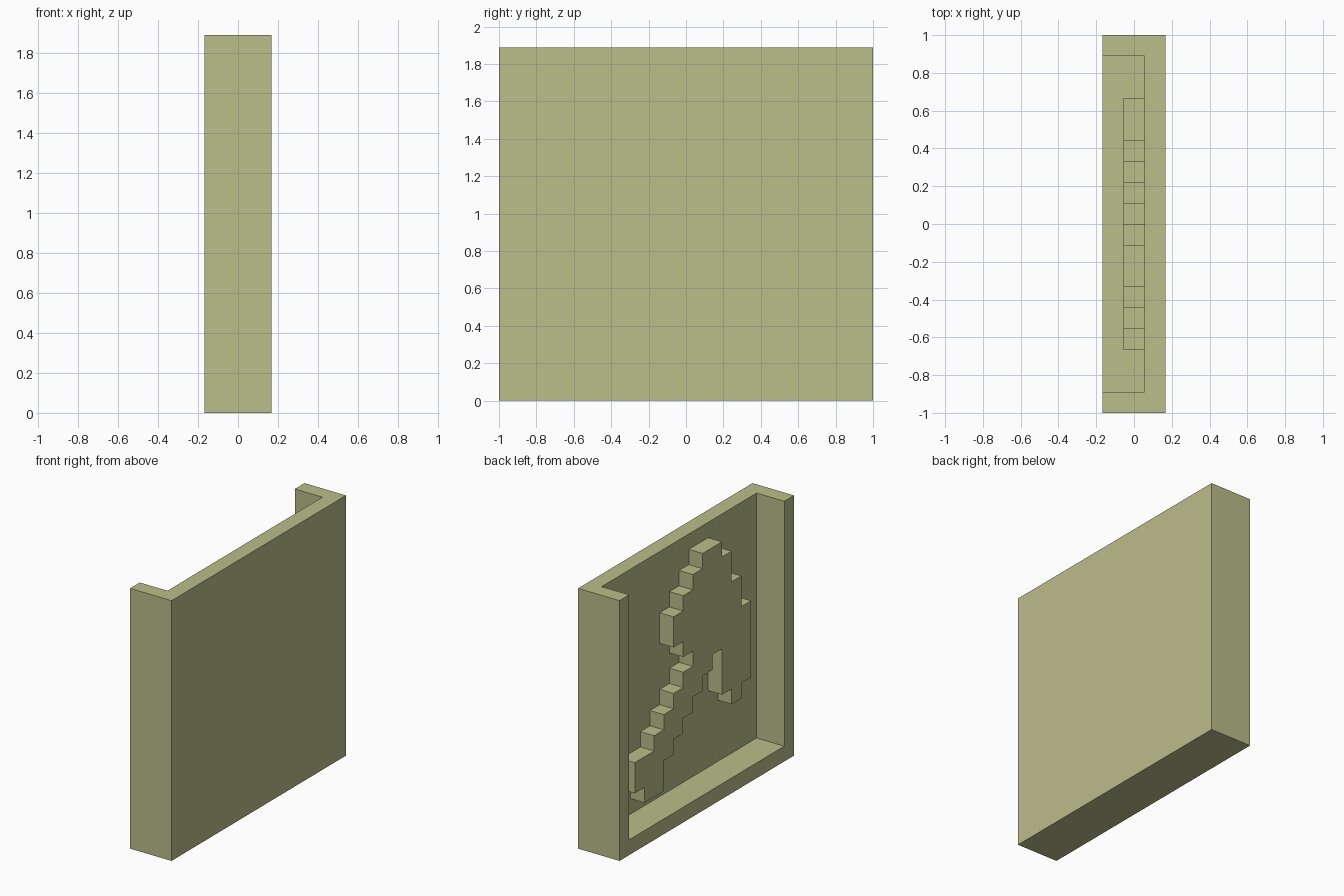
import bpy
import bmesh

old = bpy.data.objects.get("Cube")
if old:
    bpy.data.objects.remove(old, do_unlink=True)

U = 1 / 9                      # one grid cell
WIDTH, HEIGHT = 18, 17         # tray size in cells

olive = bpy.data.materials.new("pale_olive")
olive.use_nodes = True
color = (0.497, 0.509, 0.254, 1)
olive.diffuse_color = color
olive.node_tree.nodes["Principled BSDF"].inputs["Base Color"].default_value = color


def prism(name, outline, x0, x1):
    """Extrude a (column, row) outline along x; columns run from +y to -y."""
    bm = bmesh.new()
    verts = [bm.verts.new((x0 * U, (WIDTH / 2 - c) * U, r * U)) for c, r in outline]
    face = bm.faces.new(verts)
    ext = bmesh.ops.extrude_face_region(bm, geom=[face], use_keep_orig=True)
    moved = [g for g in ext["geom"] if isinstance(g, bmesh.types.BMVert)]
    bmesh.ops.translate(bm, verts=moved, vec=((x1 - x0) * U, 0, 0))
    bmesh.ops.recalc_face_normals(bm, faces=bm.faces)
    mesh = bpy.data.meshes.new(name)
    bm.to_mesh(mesh)
    bm.free()
    mesh.materials.append(olive)
    obj = bpy.data.objects.new(name, mesh)
    bpy.context.collection.objects.link(obj)
    return obj


def rectangle(c0, r0, c1, r1):
    return [(c0, r0), (c1, r0), (c1, r1), (c0, r1)]


def stairs(start, moves):
    """Outline of alternating vertical and horizontal steps."""
    c, r = start
    points = [start]
    for i, step in enumerate(moves):
        if i % 2 == 0:
            r += step
        else:
            c += step
        points.append((c, r))
    return points


# Tray: a slab with a recess open at the top and on the -x side
tray = prism("tray", rectangle(0, 0, WIDTH, HEIGHT), -1.5, 1.5)
recess = prism("recess_cutter", rectangle(1, 1, WIDTH - 1, HEIGHT + 1), -2.5, 0.5)
recess.hide_render = True
cut = tray.modifiers.new("recess", "BOOLEAN")
cut.operation = "DIFFERENCE"
cut.solver = "EXACT"
cut.object = recess
bpy.context.view_layer.objects.active = tray
bpy.ops.object.modifier_apply(modifier=cut.name)
bpy.data.objects.remove(recess, do_unlink=True)

# Raised axe: handle's upper edge, back and top of head, blade, handle's lower edge
handle_top = [2, 2] + [1, 1] * 4
head_back = [1, -1, 1, -1, 2, 1, 1, 1, 1, 1, 1, 2]
blade = [-1, 1, -2, 1, -2, 1, -5, -1, -1, -1, 1, -1, 3, -1]
handle_bottom = [-1, -1] * 5 + [-2, -2, 1]
prism("raised_axe", stairs((3, 3), handle_top + head_back + blade + handle_bottom), -0.5, 0.5)
